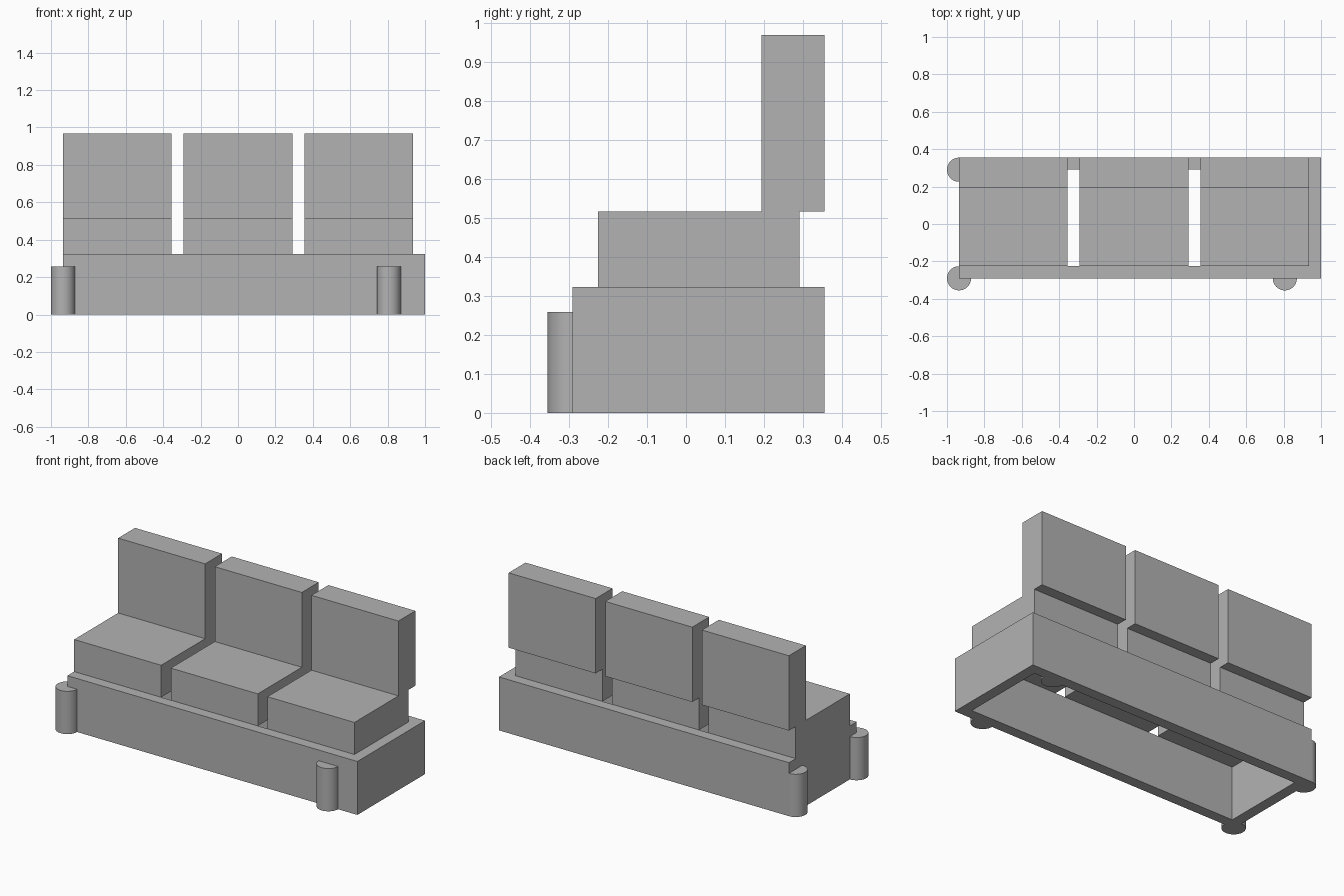
import bpy
import bmesh

default = bpy.data.objects.get("Cube")
if default:
    bpy.data.objects.remove(default, do_unlink=True)

U = 2 / 31                 # design module
LEFT_END = -14.5 * U       # outer face of the base at -x
BACK = 5.5 * U             # rear plane shared by base and backrests
BASE_H, SEAT_TOP, BACK_TOP = 5 * U, 8 * U, 15 * U

grey = bpy.data.materials.new("plain_grey")
grey.use_nodes = True
colour = (0.45, 0.45, 0.45, 1)
grey.diffuse_color = colour
grey.node_tree.nodes["Principled BSDF"].inputs["Base Color"].default_value = colour


def finish(name, bm):
    bmesh.ops.recalc_face_normals(bm, faces=bm.faces)
    mesh = bpy.data.meshes.new(name)
    bm.to_mesh(mesh)
    bm.free()
    mesh.materials.append(grey)
    obj = bpy.data.objects.new(name, mesh)
    bpy.context.collection.objects.link(obj)
    return obj


def box(name, lo, hi):
    bm = bmesh.new()
    bmesh.ops.create_cube(bm, size=1)
    for v in bm.verts:
        v.co = [a + (b - a) * (c + 0.5) for a, b, c in zip(lo, hi, v.co)]
    return finish(name, bm)


def frame(name, x0, x1, y0, y1, wall, height):
    """Rectangular wall ring, open at top and bottom."""
    bm = bmesh.new()

    def loop(inset, z):
        a, b, c, d = x0 + inset, x1 - inset, y0 + inset, y1 - inset
        return [bm.verts.new((x, y, z)) for x, y in ((a, c), (b, c), (b, d), (a, d))]

    rings = [loop(0, 0), loop(0, height), loop(wall, height), loop(wall, 0)]
    for r in range(4):
        p, q = rings[r], rings[(r + 1) % 4]
        for i in range(4):
            j = (i + 1) % 4
            bm.faces.new((p[i], p[j], q[j], q[i]))
    return finish(name, bm)


# Hollow base
frame("base_frame", LEFT_END, 1, -4.5 * U, BACK, U, BASE_H)

# Three seats, each with a backrest
for i, side in enumerate(("right", "middle", "left")):
    x0 = LEFT_END + i * 10 * U
    x1 = x0 + 9 * U
    box(f"seat_{side}", (x0, -3.5 * U, BASE_H), (x1, 4.5 * U, SEAT_TOP))
    box(f"backrest_{side}", (x0, 3 * U, SEAT_TOP), (x1, BACK, BACK_TOP))

# Four round legs
for side, x in (("right", LEFT_END), ("left", 12.5 * U)):
    for end, y in (("front", -4.5 * U), ("back", 4.5 * U)):
        bm = bmesh.new()
        bmesh.ops.create_cone(bm, cap_ends=True, segments=48,
                              radius1=U, radius2=U, depth=4 * U)
        bmesh.ops.translate(bm, verts=bm.verts, vec=(x, y, 2 * U))
        leg = finish(f"leg_{end}_{side}", bm)
        bpy.ops.object.select_all(action="DESELECT")
        leg.select_set(True)
        bpy.context.view_layer.objects.active = leg
        bpy.ops.object.shade_smooth_by_angle()
